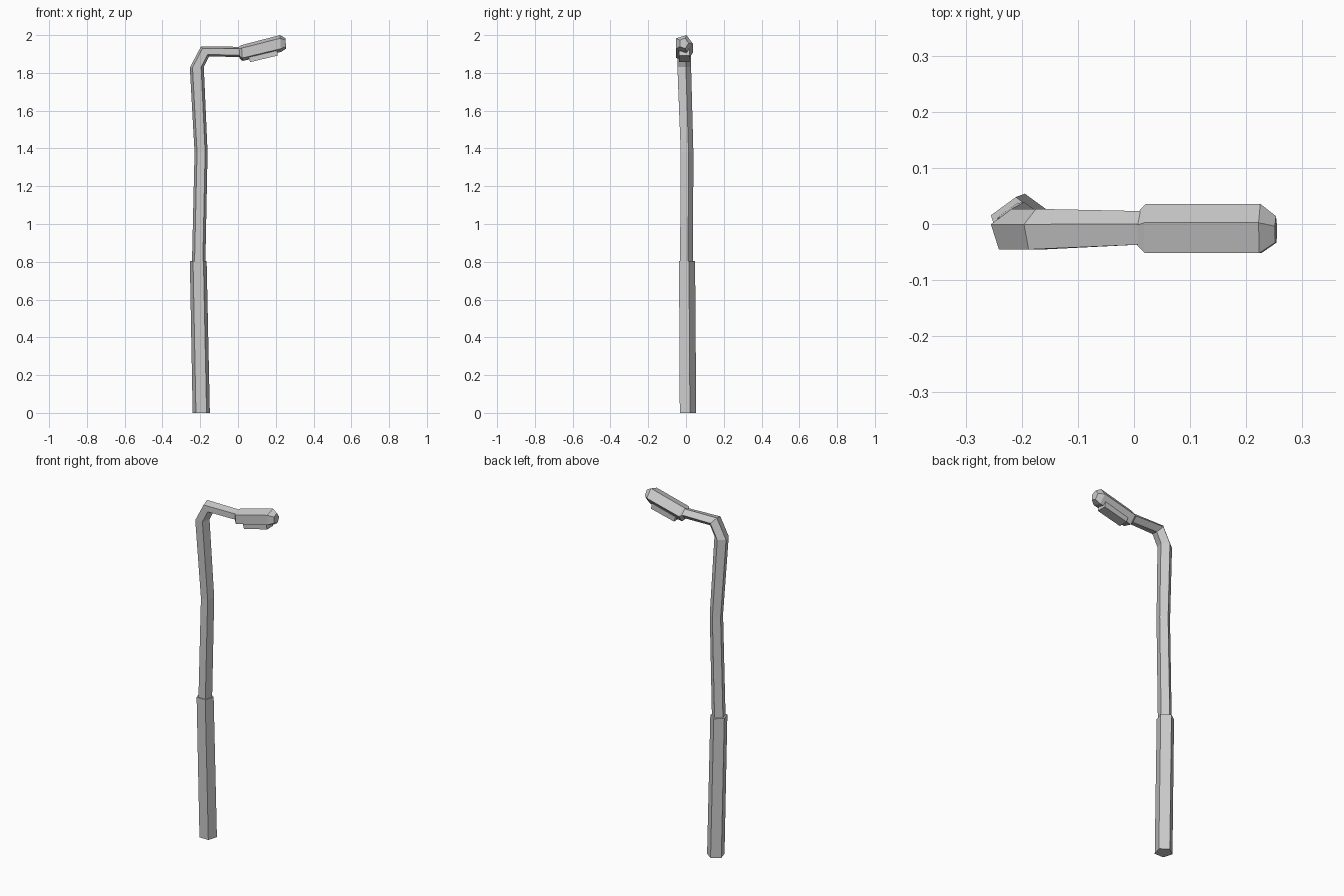
import bpy, bmesh, math

if "Cube" in bpy.data.objects:
    bpy.data.objects.remove(bpy.data.objects["Cube"])

ANGLES = [math.radians(90 + 72 * i) for i in range(5)]
SPAN = math.cos(math.radians(18))


def finish(name, bm):
    bmesh.ops.recalc_face_normals(bm, faces=bm.faces)
    mesh = bpy.data.meshes.new(name)
    bm.to_mesh(mesh)
    bm.free()
    obj = bpy.data.objects.new(name, mesh)
    bpy.context.collection.objects.link(obj)
    return obj


def loft(name, sections):
    """Five-sided tube. Section: outer x, outer z, inner x, inner z, y centre, y radius."""
    bm = bmesh.new()
    rings = []
    for ox, oz, ix, iz, cy, r in sections:
        ring = []
        for a in ANGLES:
            t = 0.5 + 0.5 * math.cos(a) / SPAN
            ring.append(bm.verts.new((ox + (ix - ox) * t, cy + r * math.sin(a), oz + (iz - oz) * t)))
        rings.append(ring)
    for lo, hi in zip(rings, rings[1:]):
        for i in range(5):
            j = (i + 1) % 5
            bm.faces.new((lo[i], lo[j], hi[j], hi[i]))
    bm.faces.new(rings[0])
    bm.faces.new(rings[-1])
    return finish(name, bm)


# Thicker lower sleeve
loft("base_sleeve", [
    (-0.240, 0.0, -0.149, 0.0, 0.006, 0.048),
    (-0.255, 0.805, -0.166, 0.805, 0.001, 0.047),
])

# Slightly crooked pole, bending over into the arm
loft("pole_and_arm", [
    (-0.244, 0.78, -0.173, 0.78, -0.001, 0.038),
    (-0.230, 1.38, -0.161, 1.38, 0.002, 0.037),
    (-0.255, 1.828, -0.181, 1.832, -0.013, 0.040),
    (-0.196, 1.940, -0.153, 1.887, -0.013, 0.040),
    (0.012, 1.938, 0.012, 1.884, -0.010, 0.033),
])

# Tilted lamp head
loft("lamp_head", [
    (0.006, 1.940, 0.008, 1.878, -0.012, 0.033),
    (0.018, 1.947, 0.024, 1.863, -0.0127, 0.0487),
    (0.222, 2.000, 0.228, 1.911, -0.0127, 0.0487),
    (0.251, 1.984, 0.255, 1.929, -0.012, 0.026),
])

# Light panel under the head
bm = bmesh.new()
profile = [(0.055, 1.885), (0.205, 1.925), (0.211, 1.892), (0.064, 1.857)]
face = bm.faces.new([bm.verts.new((x, -0.037, z)) for x, z in profile])
side = bmesh.ops.extrude_face_region(bm, geom=[face])["geom"]
bmesh.ops.translate(bm, vec=(0, 0.055, 0),
                    verts=[v for v in side if isinstance(v, bmesh.types.BMVert)])
if len(bm.faces) == 5:
    bmesh.ops.holes_fill(bm, edges=bm.edges, sides=4)
finish("light_panel", bm)
